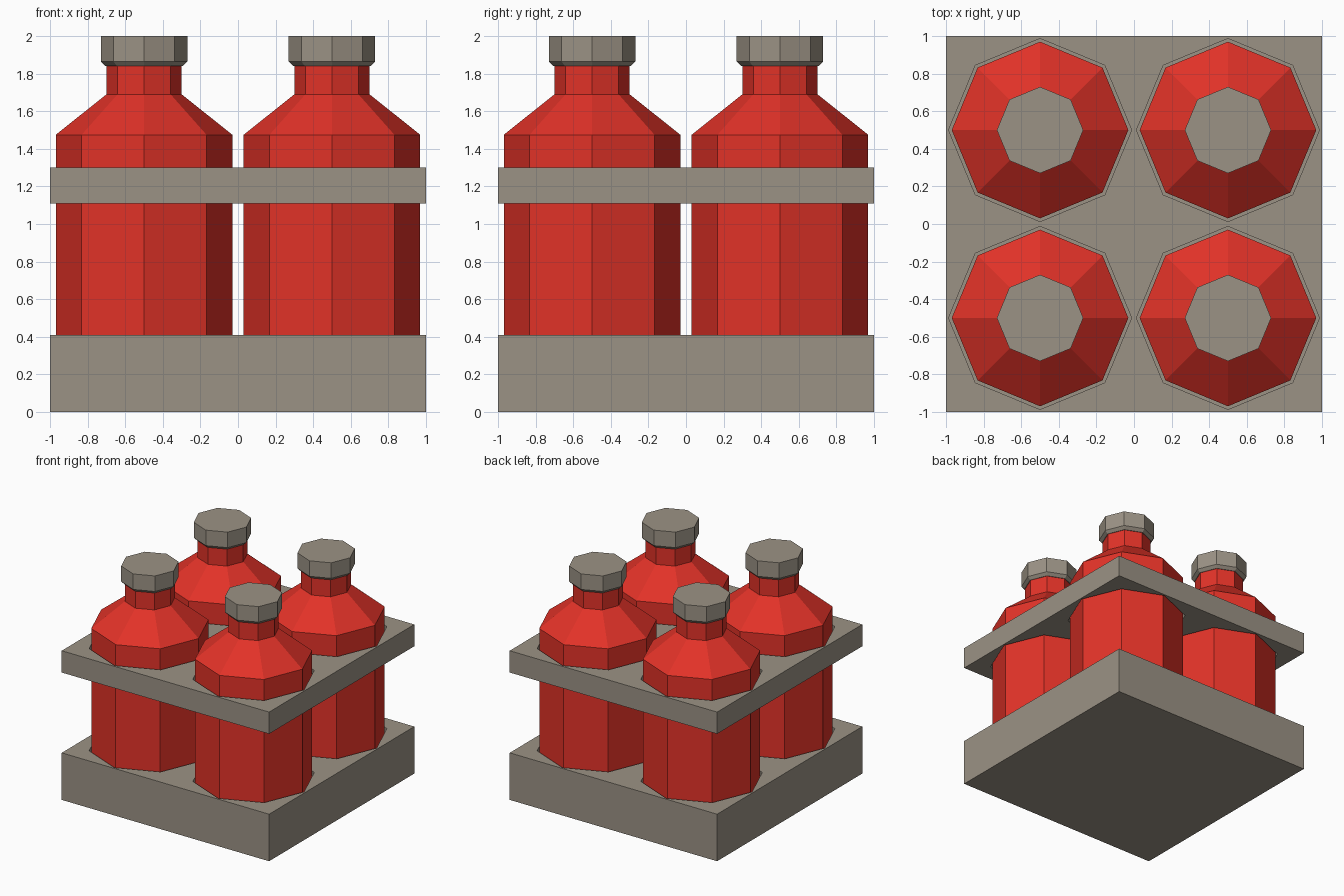
import bpy, bmesh
from math import cos, sin, pi

cube = bpy.data.objects.get("Cube")
if cube:
    bpy.data.objects.remove(cube, do_unlink=True)

SIDES = 8
CENTRES = {"front_right": (-0.5, -0.5), "front_left": (0.5, -0.5),
           "back_right": (-0.5, 0.5), "back_left": (0.5, 0.5)}


def make_material(name, rgb):
    mat = bpy.data.materials.new(name)
    mat.use_nodes = True
    colour = (*rgb, 1.0)
    mat.diffuse_color = colour
    mat.node_tree.nodes["Principled BSDF"].inputs["Base Color"].default_value = colour
    return mat


grey = make_material("warm_grey", (0.33, 0.29, 0.235))
red = make_material("red", (0.76, 0.032, 0.021))


def add_object(name, bm, mat):
    bmesh.ops.recalc_face_normals(bm, faces=bm.faces)
    mesh = bpy.data.meshes.new(name)
    bm.to_mesh(mesh)
    bm.free()
    mesh.materials.append(mat)
    obj = bpy.data.objects.new(name, mesh)
    bpy.context.collection.objects.link(obj)
    return obj


def turned(name, profile, centre, mat):
    """Closed octagonal solid from (radius, height) pairs, bottom to top."""
    bm = bmesh.new()
    rings = [[bm.verts.new((centre[0] + r * cos(2 * pi * i / SIDES),
                            centre[1] + r * sin(2 * pi * i / SIDES), z))
              for i in range(SIDES)] for r, z in profile]
    for low, high in zip(rings, rings[1:]):
        for i in range(SIDES):
            j = (i + 1) % SIDES
            bm.faces.new((low[i], low[j], high[j], high[i]))
    bm.faces.new(rings[0][::-1])
    bm.faces.new(rings[-1])
    return add_object(name, bm, mat)


def holed_slab(name, bottom, top, hole_bottom):
    """Square slab with four octagonal sockets cut from the top."""
    bm = bmesh.new()
    bmesh.ops.create_cube(bm, size=2)
    for v in bm.verts:
        v.co.z = top if v.co.z > 0 else bottom
    slab = add_object(name, bm, grey)
    cutters = []
    for centre in CENTRES.values():
        cutter = turned("socket_cutter", [(0.487, hole_bottom), (0.487, top + 0.1)],
                        centre, grey)
        cutter.hide_render = True
        mod = slab.modifiers.new("socket", 'BOOLEAN')
        mod.operation = 'DIFFERENCE'
        mod.solver = 'EXACT'
        mod.object = cutter
        cutters.append(cutter)
    # Bake the sockets, then discard the cutters
    depsgraph = bpy.context.evaluated_depsgraph_get()
    mesh = bpy.data.meshes.new_from_object(slab.evaluated_get(depsgraph))
    slab.modifiers.clear()
    slab.data = mesh
    for cutter in cutters:
        bpy.data.objects.remove(cutter, do_unlink=True)


# Crate: deep tray with sockets and a holding plate with through holes
holed_slab("base_tray", 0, 0.41, 0.1)
holed_slab("holding_plate", 1.11, 1.3, 1.0)

# Bottles with bevelled caps
for place, centre in CENTRES.items():
    turned("bottle_" + place,
           [(0.47, 0.1), (0.47, 1.475), (0.2, 1.69), (0.2, 1.85)], centre, red)
    turned("cap_" + place,
           [(0.205, 1.84), (0.23, 1.865), (0.23, 2.0)], centre, grey)
